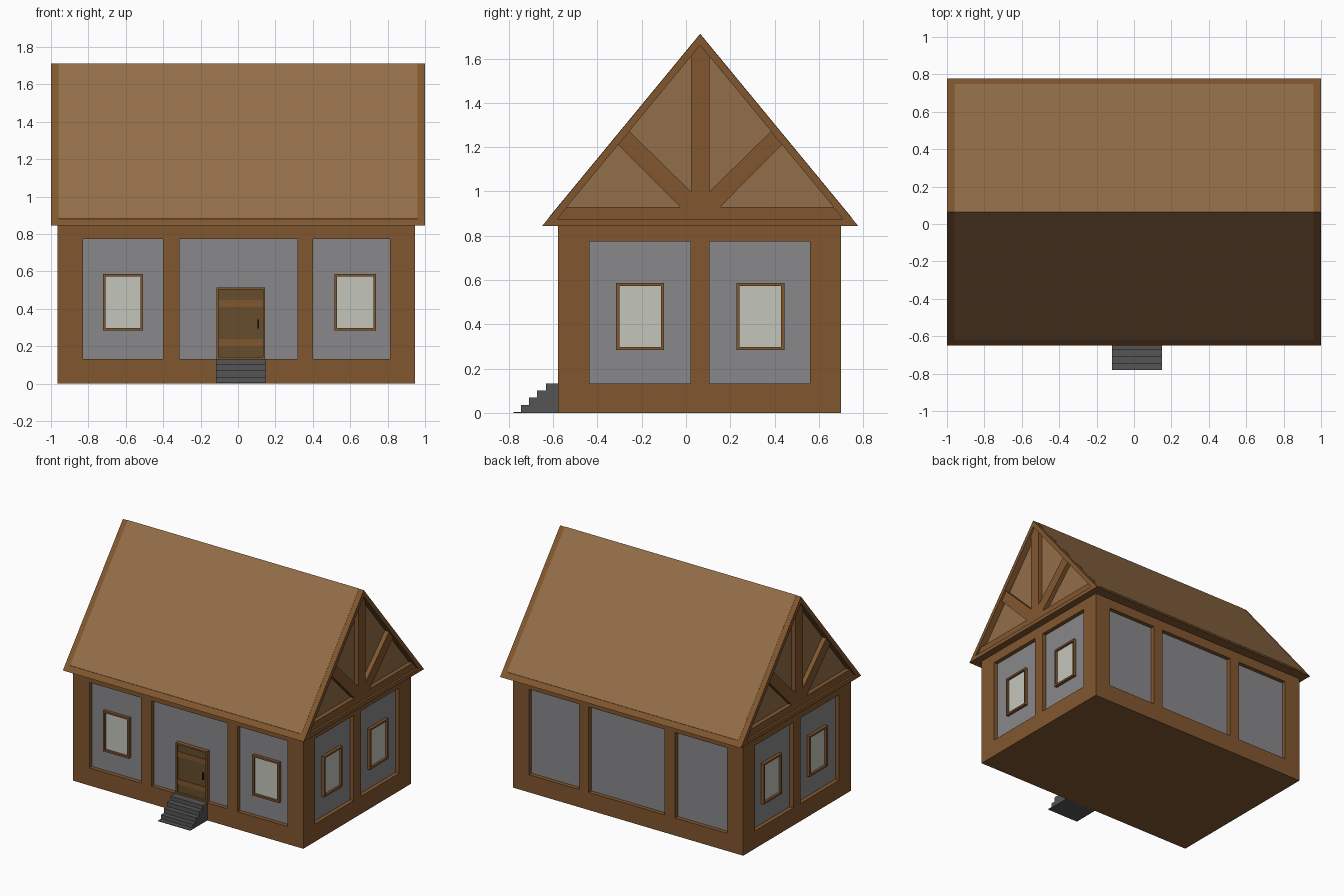
import bpy, bmesh

if "Cube" in bpy.data.objects:
    bpy.data.objects.remove(bpy.data.objects["Cube"])


def material(name, rgb):
    m = bpy.data.materials.new(name)
    m.diffuse_color = (*rgb, 1)
    m.use_nodes = True
    m.node_tree.nodes["Principled BSDF"].inputs["Base Color"].default_value = m.diffuse_color
    return m


WOOD = material("timber", (0.22, 0.095, 0.028))
BOARD = material("light_boards", (0.29, 0.155, 0.065))
PLASTER = material("plaster", (0.25, 0.25, 0.26))
GLASS = material("glass", (0.55, 0.56, 0.50))
DOOR = material("door_wood", (0.13, 0.075, 0.025))
STONE = material("stone", (0.09, 0.09, 0.09))
BLACK = material("iron", (0.01, 0.01, 0.01))

X0, X1, Y0, Y1, EAVE = -0.965, 0.946, -0.577, 0.70, 0.845
RIDGE_Y, RIDGE_Z, HALF = 0.064, 1.71, 0.713
DEPTH = 0.033                     # recess of the plaster panels


def prisms(name, mat, parts):
    """One object from closed prisms: each part is (yz profile, x start, x end)."""
    bm = bmesh.new()
    for profile, a, b in parts:
        f = bm.faces.new([bm.verts.new((a, y, z)) for y, z in profile])
        r = bmesh.ops.extrude_face_region(bm, geom=[f])
        for v in r["geom"]:
            if isinstance(v, bmesh.types.BMVert):
                v.co.x = b
    bmesh.ops.recalc_face_normals(bm, faces=bm.faces)
    me = bpy.data.meshes.new(name)
    bm.to_mesh(me)
    bm.free()
    me.materials.append(mat)
    ob = bpy.data.objects.new(name, me)
    bpy.context.collection.objects.link(ob)
    return ob


def block(x0, x1, y0, y1, z0, z1):
    return ([(y0, z0), (y1, z0), (y1, z1), (y0, z1)], x0, x1)


def on_wall(side, u0, u1, z0, z1, d0, d1):
    """Block on a wall: u along the wall, d measured inward from its face."""
    if side == "front":
        return block(u0, u1, Y0 + d0, Y0 + d1, z0, z1)
    if side == "back":
        return block(u0, u1, Y1 - d1, Y1 - d0, z0, z1)
    if side == "right":
        return block(X1 - d1, X1 - d0, u0, u1, z0, z1)
    return block(X0 + d0, X0 + d1, u0, u1, z0, z1)


def frame(side, u0, u1, z0, z1, w, d0, d1):
    return [on_wall(side, u0, u0 + w, z0, z1, d0, d1),
            on_wall(side, u1 - w, u1, z0, z1, d0, d1),
            on_wall(side, u0 + w, u1 - w, z0, z0 + w, d0, d1),
            on_wall(side, u0 + w, u1 - w, z1 - w, z1, d0, d1)]


def cut(ob, cutter):
    cutter.hide_render = True
    mod = ob.modifiers.new("cut", "BOOLEAN")
    mod.operation, mod.solver, mod.object = "DIFFERENCE", "EXACT", cutter
    bpy.context.view_layer.objects.active = ob
    bpy.ops.object.modifier_apply(modifier=mod.name)
    bpy.data.objects.remove(cutter)


# timber walls with recessed plaster panels
LONG = [(-0.83, -0.40), (-0.313, 0.318), (0.40, 0.813)]
SHORT = [(-0.436, 0.02), (0.106, 0.56)]
panels = [(s, *u) for s in ("front", "back") for u in LONG]
panels += [(s, *u) for s in ("left", "right") for u in SHORT]
body = prisms("timber_walls", WOOD, [block(X0, X1, Y0, Y1, 0, EAVE)])
cut(body, prisms("wall_cutter", WOOD,
    [on_wall(s, a, b, 0.132, 0.773, -0.05, DEPTH) for s, a, b in panels]))
prisms("plaster_panels", PLASTER,
       [on_wall(s, a, b, 0.132, 0.773, DEPTH - 0.002, DEPTH + 0.004) for s, a, b in panels])

# windows
windows = [("front", -0.722, -0.508), ("front", 0.516, 0.738)]
windows += [(s, *u) for s in ("left", "right") for u in ((-0.315, -0.10), (0.227, 0.444))]
for i, (s, a, b) in enumerate(windows):
    prisms(f"window_frame_{i}", WOOD, frame(s, a, b, 0.283, 0.587, 0.014, 0.008, DEPTH))
    prisms(f"window_glass_{i}", GLASS,
           [on_wall(s, a + 0.014, b - 0.014, 0.297, 0.573, 0.024, DEPTH)])

# door with frame, cross boards and handle
prisms("door_frame", WOOD, frame("front", -0.115, 0.145, 0.132, 0.513, 0.011, 0.0, DEPTH))
prisms("door_leaf", DOOR, [on_wall("front", -0.104, 0.134, 0.143, 0.502, 0.015, DEPTH)])
prisms("door_boards", WOOD, [on_wall("front", -0.104, 0.134, z, z + 0.038, 0.011, 0.016)
                             for z in (0.20, 0.408)])
prisms("door_handle", BLACK, [on_wall("front", 0.104, 0.111, 0.293, 0.343, 0.0, 0.016)])

# stone steps as one stepped profile
treads = [(-0.78, 0.005), (-0.745, 0.035), (-0.71, 0.07), (-0.673, 0.102), (-0.633, 0.132)]
steps, z = [(Y0, 0)], 0
for y, top in treads:
    steps += [(y, z), (y, top)]
    z = top
steps.append((Y0, z))
prisms("front_steps", STONE, [(steps, -0.118, 0.15)])

# roof prism, hollowed at both gables to leave a timber truss
roof = prisms("roof", WOOD, [([(RIDGE_Y - HALF, EAVE), (RIDGE_Y + HALF, EAVE),
                               (RIDGE_Y, RIDGE_Z)], -1, 1)])
inner = [(RIDGE_Y - 0.645, 0.875), (RIDGE_Y + 0.645, 0.875), (RIDGE_Y, 1.66)]
bays = []
for side in (-1, 1):
    for pts in ([(0.09, 0.93), (0.602, 0.93), (0.37, 1.211)],
                [(0.0425, 1.0), (0.32, 1.272), (0.0425, 1.609)]):
        bays.append([(RIDGE_Y + side * y, z) for y, z in pts])
cut(roof, prisms("gable_cutter", WOOD, [(inner, s * 0.985, s * 1.05) for s in (-1, 1)]))
cut(roof, prisms("bay_cutter", WOOD, [(p, s * 0.95, s * 1.05) for p in bays for s in (-1, 1)]))
prisms("gable_boards", BOARD, [(p, s * 0.945, s * 0.952) for p in bays for s in (-1, 1)])

# lighter boards on both roof slopes, leaving a timber border
slopes = []
for side in (-1, 1):
    run = HALF * (RIDGE_Z - 0.88) / (RIDGE_Z - EAVE)
    slopes.append(([(RIDGE_Y + side * run, 0.88), (RIDGE_Y + side * run, 0.882),
                    (RIDGE_Y, RIDGE_Z + 0.002), (RIDGE_Y, RIDGE_Z)], -0.96, 0.96))
prisms("roof_boards", BOARD, slopes)
